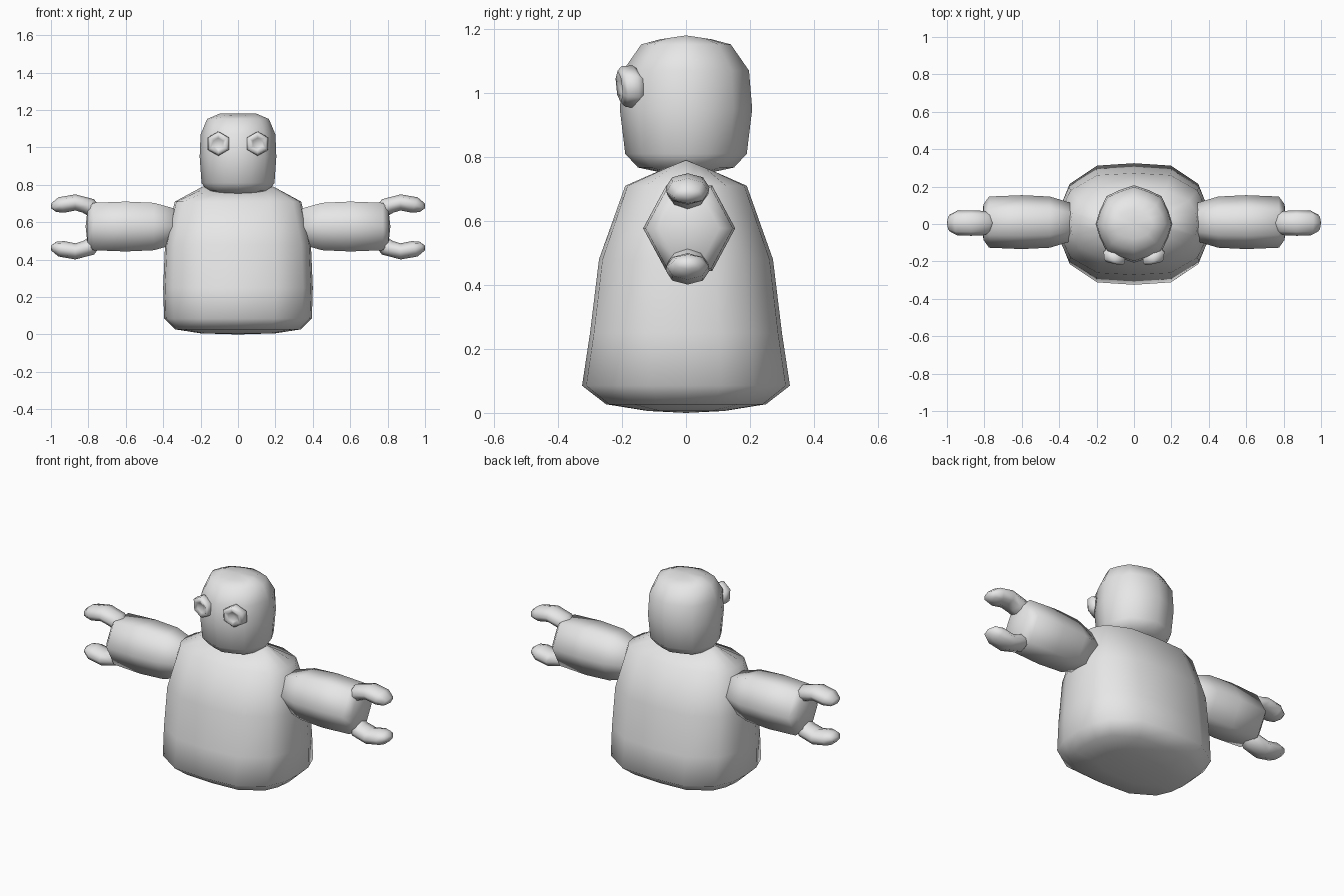
import bpy, bmesh, math
from mathutils import Vector

if "Cube" in bpy.data.objects:
    bpy.data.objects.remove(bpy.data.objects["Cube"])

grey = bpy.data.materials.new("plain grey")
grey.diffuse_color = (0.8, 0.8, 0.8, 1)
grey.use_nodes = True
grey.node_tree.nodes["Principled BSDF"].inputs["Base Color"].default_value = grey.diffuse_color


def loft(name, rings, start, end):
    """Skin closed rings of points and close both ends on a pole."""
    bm = bmesh.new()
    rows = [[bm.verts.new(p) for p in r] for r in rings]
    n = len(rows[0])
    for a, b in zip(rows, rows[1:]):
        for i in range(n):
            j = (i + 1) % n
            bm.faces.new((a[i], a[j], b[j], b[i]))
    for row, pole in ((rows[0], start), (rows[-1], end)):
        tip = bm.verts.new(pole)
        for i in range(n):
            bm.faces.new((row[i], row[(i + 1) % n], tip))
    bmesh.ops.recalc_face_normals(bm, faces=bm.faces)
    me = bpy.data.meshes.new(name)
    bm.to_mesh(me)
    bm.free()
    me.shade_smooth()
    me.materials.append(grey)
    ob = bpy.data.objects.new(name, me)
    bpy.context.collection.objects.link(ob)
    return ob


def full_outline(quarter):
    """Mirror a quarter outline (from +x to +y) into a closed loop."""
    half = quarter + [(-x, y) for x, y in quarter[-2::-1]]
    return half + [(x, -y) for x, y in half[-2:0:-1]]


def level(outline, z, hx, hy, drop=0):
    """Horizontal ring; drop lowers it away from the ridge along x."""
    return [(x * hx, y * hy, z - drop * abs(y * hy)) for x, y in outline]


# Body: rounded box that narrows to a ridge at the shoulders
box = full_outline([(1, 0), (0.975, 0.34), (0.87, 0.66), (0.5, 0.96), (0, 1)])
loft("body", [
    level(box, 0.006, 0.20, 0.12),
    level(box, 0.027, 0.335, 0.25),
    level(box, 0.085, 0.395, 0.325),
    level(box, 0.25, 0.40, 0.30),
    level(box, 0.48, 0.39, 0.272),
    level(box, 0.71, 0.338, 0.19),
    level(box, 0.79, 0.19, 0.09, 0.4),
], (0, 0, 0.0), (0, 0, 0.79))

# Head: rounder block with a slight ridge on top
round_ = full_outline([(1, 0), (0.89, 0.36), (0.71, 0.72), (0.37, 0.88), (0, 1)])
loft("head", [
    level(round_, 0.752, 0.10, 0.08),
    level(round_, 0.767, 0.165, 0.15),
    level(round_, 0.81, 0.195, 0.19),
    level(round_, 0.95, 0.205, 0.207),
    level(round_, 1.07, 0.20, 0.197),
    level(round_, 1.152, 0.165, 0.14),
    level(round_, 1.18, 0.10, 0.08, 0.15),
], (0, 0, 0.75), (0, 0, 1.18))


def eye_ring(side, y, r):
    """Six-sided ring facing forward and a little outward."""
    pts = []
    for i in range(6):
        a = math.pi / 2 + i * math.pi / 3
        u, w = r * math.cos(a), r * math.sin(a)
        pts.append((side * (0.105 + u), y + 0.2 * u - 0.1 * w, 1.02 + w))
    return pts


def arm_ring(side, x, s):
    """Six-sided arm section with its points front and back."""
    return [(side * x, 0.01 + 0.144 * s * math.cos(i * math.pi / 3),
             0.577 + 0.154 * s * math.sin(i * math.pi / 3)) for i in range(6)]


# Claw path: x, z, half thickness, half width, lean of the section
CLAW = [(0.755, 0.645, 0.035, 0.045, 45), (0.80, 0.687, 0.047, 0.065, 40),
        (0.87, 0.706, 0.043, 0.068, 0), (0.945, 0.692, 0.044, 0.066, -20),
        (0.985, 0.678, 0.027, 0.045, -30)]


def claw_ring(side, up, x, z, t, w, lean):
    lean = math.radians(lean)
    pts = []
    for i in range(8):
        a = i * math.pi / 4
        h = t * math.sin(a)
        pts.append((side * (x - h * math.sin(lean)), 0.005 + w * math.cos(a),
                    0.575 + up * (z + h * math.cos(lean) - 0.575)))
    return pts


for side, label in ((1, "right"), (-1, "left")):
    # Eye: bulging cup with a dent in the front
    loft("eye_" + label, [eye_ring(side, y, r) for y, r in
         ((-0.135, 0.045), (-0.160, 0.066), (-0.195, 0.064), (-0.209, 0.050),
          (-0.198, 0.030))], (side * 0.105, -0.13, 1.02), (side * 0.105, -0.185, 1.02))
    # Arm: smooth hexagonal sleeve
    loft("arm_" + label, [arm_ring(side, x, s) for x, s in
         ((0.33, 0.70), (0.45, 0.95), (0.60, 1.0), (0.775, 0.95), (0.805, 0.66))],
         (side * 0.31, 0.01, 0.577), (side * 0.815, 0.01, 0.577))
    # Claws: a curved finger above and one below
    for up, place in ((1, "upper"), (-1, "lower")):
        loft(f"claw_{place}_{label}", [claw_ring(side, up, *c) for c in CLAW],
             (side * 0.74, 0.005, 0.575 + up * 0.06),
             (side * 1.0, 0.005, 0.575 + up * 0.10))
